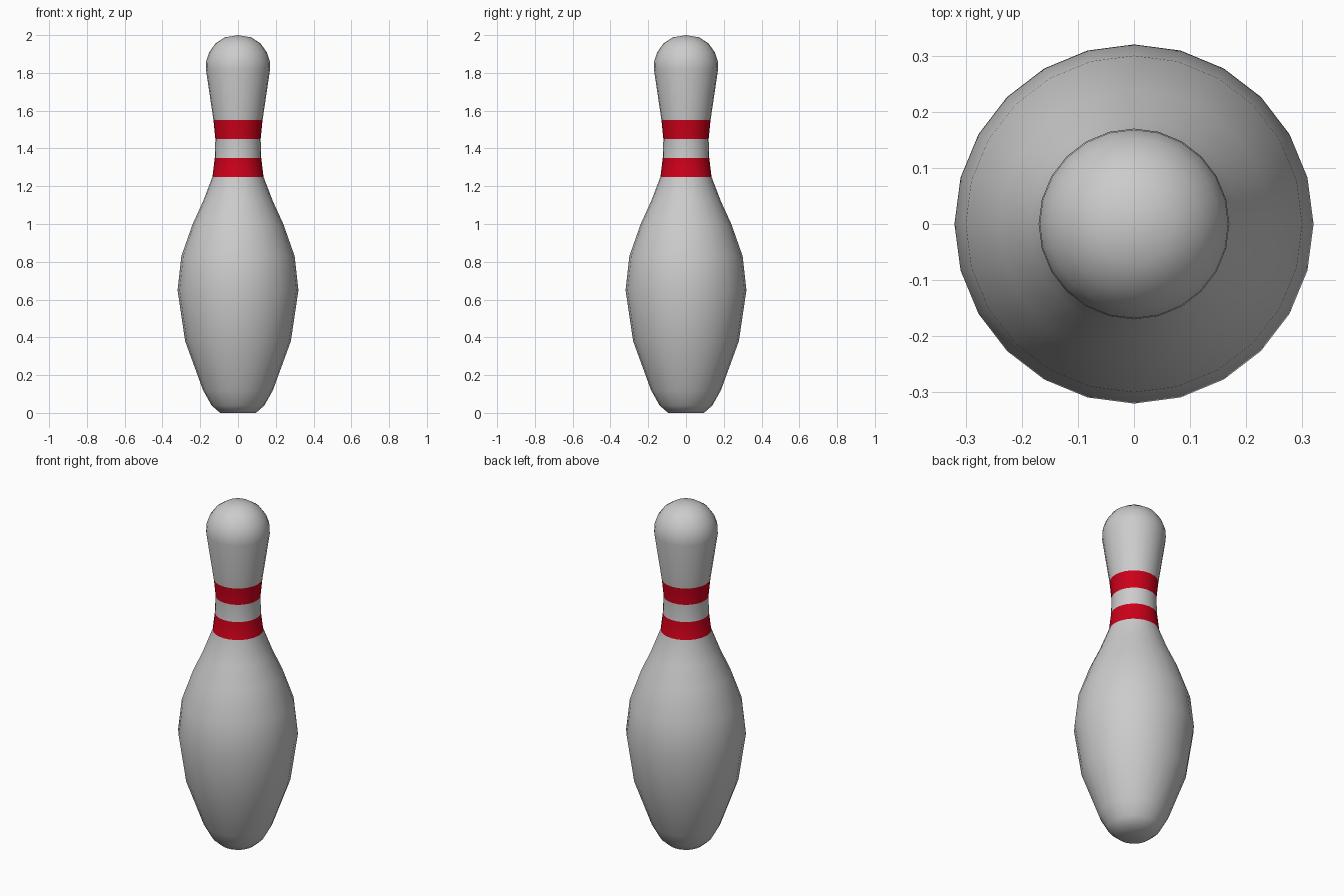
import bpy, bmesh, math

if "Cube" in bpy.data.objects:
    bpy.data.objects.remove(bpy.data.objects["Cube"])

SIDES = 24
# (radius, height) from base to crown
PROFILE = [(0.095, 0.0), (0.14, 0.04), (0.185, 0.12), (0.28, 0.38), (0.32, 0.65),
           (0.30, 0.83), (0.24, 1.0), (0.185, 1.12), (0.135, 1.25), (0.123, 1.35),
           (0.12, 1.45), (0.13, 1.55), (0.17, 1.82), (0.168, 1.865), (0.152, 1.91),
           (0.12, 1.955), (0.07, 1.988)]
BANDS = [(1.25, 1.35), (1.45, 1.55)]

red = bpy.data.materials.new("red_band")
red.diffuse_color = (0.6, 0.0, 0.01, 1)
red.use_nodes = True
red.node_tree.nodes["Principled BSDF"].inputs["Base Color"].default_value = red.diffuse_color

# Lathed body with the two neck bands as coloured rings
bm = bmesh.new()
rings = []
for r, z in PROFILE:
    rings.append([bm.verts.new((r * math.cos(math.tau * i / SIDES),
                                r * math.sin(math.tau * i / SIDES), z))
                  for i in range(SIDES)])
for k in range(len(rings) - 1):
    a, b = rings[k], rings[k + 1]
    is_band = (PROFILE[k][1], PROFILE[k + 1][1]) in BANDS
    for i in range(SIDES):
        j = (i + 1) % SIDES
        bm.faces.new((a[i], a[j], b[j], b[i])).material_index = int(is_band)

# Flat base and crown
bm.faces.new(rings[0][::-1])
tip = bm.verts.new((0, 0, 2))
for i in range(SIDES):
    bm.faces.new((rings[-1][i], rings[-1][(i + 1) % SIDES], tip))

mesh = bpy.data.meshes.new("bowling_pin")
bm.to_mesh(mesh)
bm.free()
mesh.materials.append(None)
mesh.materials.append(red)
pin = bpy.data.objects.new("bowling_pin", mesh)
bpy.context.collection.objects.link(pin)
bpy.context.view_layer.objects.active = pin
pin.select_set(True)
bpy.ops.object.shade_smooth_by_angle(angle=math.radians(50))
